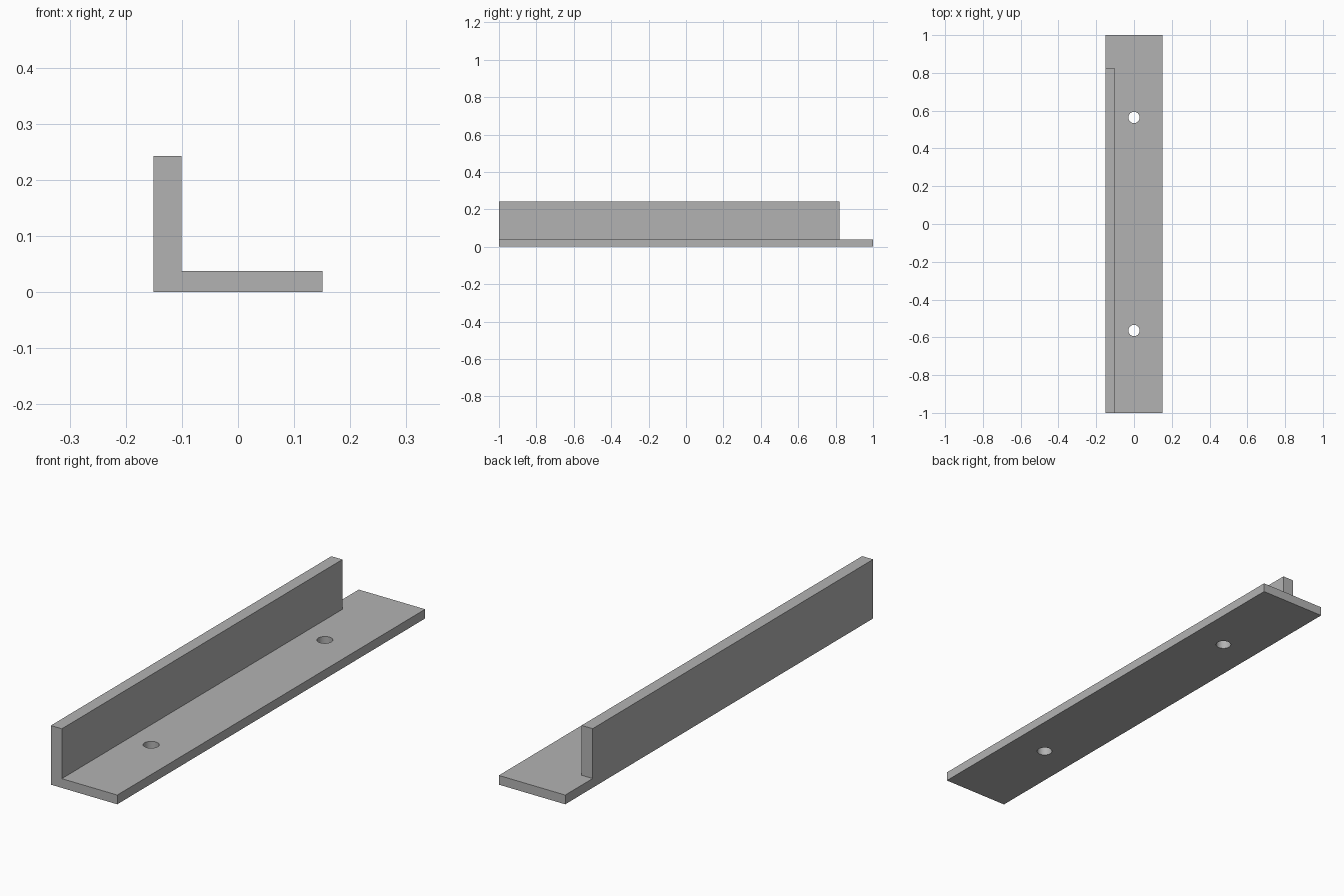
import bpy
import bmesh

default = bpy.data.objects.get("Cube")
if default:
    bpy.data.objects.remove(default, do_unlink=True)

# Overall sizes
HALF_WIDTH, HALF_LENGTH = 0.151, 1.0
BASE_TOP, WALL_TOP = 0.038, 0.243
WALL_INNER, WALL_END = -0.101, 0.822
HOLE_RADIUS, HOLE_Y = 0.03, 0.564

grey = bpy.data.materials.new("plain grey")
grey.use_nodes = True
colour = (0.45, 0.45, 0.45, 1)
grey.diffuse_color = colour
grey.node_tree.nodes["Principled BSDF"].inputs["Base Color"].default_value = colour


def make_object(name, bm):
    bmesh.ops.recalc_face_normals(bm, faces=bm.faces)
    mesh = bpy.data.meshes.new(name)
    bm.to_mesh(mesh)
    bm.free()
    mesh.materials.append(grey)
    obj = bpy.data.objects.new(name, mesh)
    bpy.context.collection.objects.link(obj)
    return obj


def cut(target, cutter):
    cutter.hide_render = True
    mod = target.modifiers.new("cut", "BOOLEAN")
    mod.operation = "DIFFERENCE"
    mod.solver = "EXACT"
    mod.object = cutter
    bpy.context.view_layer.objects.active = target
    bpy.ops.object.modifier_apply(modifier=mod.name)
    bpy.data.objects.remove(cutter, do_unlink=True)


# L-shaped section extruded along the full length
section = [(-HALF_WIDTH, 0), (HALF_WIDTH, 0), (HALF_WIDTH, BASE_TOP),
           (WALL_INNER, BASE_TOP), (WALL_INNER, WALL_TOP), (-HALF_WIDTH, WALL_TOP)]
bm = bmesh.new()
face = bm.faces.new([bm.verts.new((x, -HALF_LENGTH, z)) for x, z in section])
result = bmesh.ops.extrude_face_region(bm, geom=[face])
end = [v for v in result["geom"] if isinstance(v, bmesh.types.BMVert)]
bmesh.ops.translate(bm, verts=end, vec=(0, 2 * HALF_LENGTH, 0))
bracket = make_object("angle_bracket", bm)

# Shorten the upright wall at the back
bm = bmesh.new()
bmesh.ops.create_cube(bm, size=1)
for v in bm.verts:
    v.co.y = WALL_END + v.co.y + 0.5
    v.co.z = BASE_TOP + v.co.z + 0.5
cut(bracket, make_object("wall_end_cutter", bm))

# Two screw holes through the base
for side in (-1, 1):
    bm = bmesh.new()
    bmesh.ops.create_cone(bm, cap_ends=True, segments=32, radius1=HOLE_RADIUS,
                          radius2=HOLE_RADIUS, depth=0.3)
    bmesh.ops.translate(bm, verts=bm.verts, vec=(0, side * HOLE_Y, 0))
    cut(bracket, make_object("hole_cutter", bm))

# Smooth hole walls, crisp outer edges
bpy.ops.object.select_all(action="DESELECT")
bracket.select_set(True)
bpy.context.view_layer.objects.active = bracket
bpy.ops.object.shade_smooth_by_angle()
